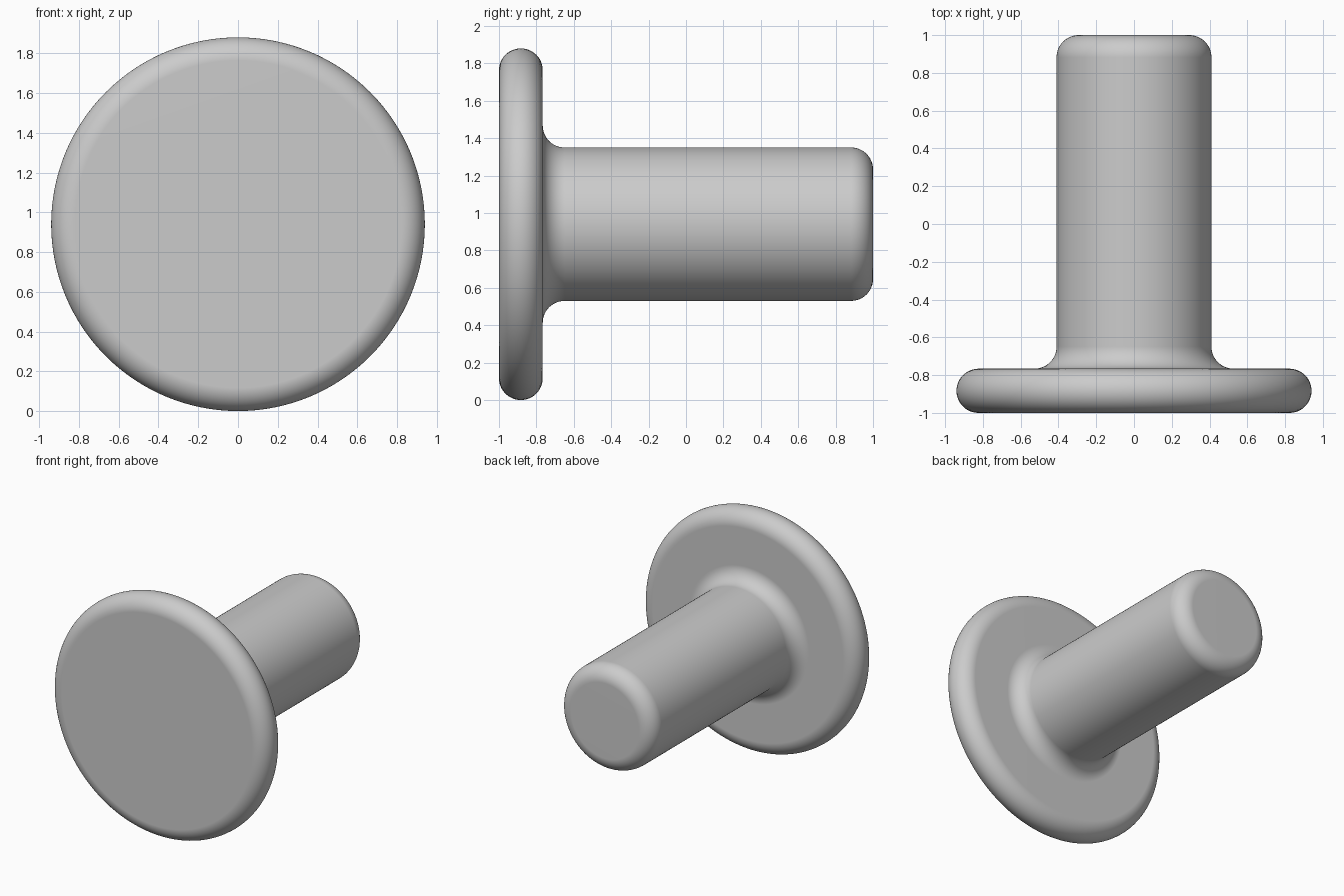
import bpy, bmesh
from math import sin, cos, pi, radians
from mathutils import Vector, Matrix

default = bpy.data.objects.get("Cube")
if default:
    bpy.data.objects.remove(default, do_unlink=True)

# Main dimensions
HEAD_R, SHANK_R = 0.94, 0.41
FRONT, BACK = -1.0, 1.0
FILLET = 0.117
HEAD_BACK = FRONT + 2 * FILLET
ARC_STEPS, SIDES = 12, 128


def arc(radius, y, start, end, steps=ARC_STEPS):
    """Fillet points (radius, y) around a centre, angles in degrees."""
    angles = [radians(start + (end - start) * i / steps) for i in range(steps + 1)]
    return [(radius + FILLET * cos(a), y + FILLET * sin(a)) for a in angles]


# Half section from the front centre to the back centre
profile = [(0, FRONT)]
profile += arc(HEAD_R - FILLET, FRONT + FILLET, -90, 90, 2 * ARC_STEPS)  # rounded rim
profile += arc(SHANK_R + FILLET, HEAD_BACK + FILLET, 270, 180)           # neck fillet
profile += arc(SHANK_R - FILLET, BACK - FILLET, 0, 90)                   # rounded tip
profile += [(0, BACK)]

# Turn the section around the long axis
bm = bmesh.new()
verts = [bm.verts.new((r, y, 0)) for r, y in profile]
edges = [bm.edges.new(pair) for pair in zip(verts, verts[1:])]
bmesh.ops.spin(bm, geom=verts + edges, cent=(0, 0, 0), axis=Vector((0, 1, 0)),
               angle=2 * pi, steps=SIDES, use_merge=True)
bmesh.ops.remove_doubles(bm, verts=bm.verts, dist=0.0001)
bmesh.ops.recalc_face_normals(bm, faces=bm.faces)
bm.transform(Matrix.Translation((0, 0, HEAD_R)))
mesh = bpy.data.meshes.new("rivet")
bm.to_mesh(mesh)
bm.free()

rivet = bpy.data.objects.new("rivet", mesh)
bpy.context.collection.objects.link(rivet)

# Plain grey finish
grey = bpy.data.materials.new("plain_grey")
grey.use_nodes = True
color = (0.6, 0.6, 0.6, 1)
grey.diffuse_color = color
grey.node_tree.nodes["Principled BSDF"].inputs["Base Color"].default_value = color
mesh.materials.append(grey)

# Smooth fillets with clean flat ends
bpy.context.view_layer.objects.active = rivet
rivet.select_set(True)
bpy.ops.object.shade_smooth_by_angle(angle=radians(30))
weighted = rivet.modifiers.new("clean_normals", 'WEIGHTED_NORMAL')
weighted.keep_sharp = True
